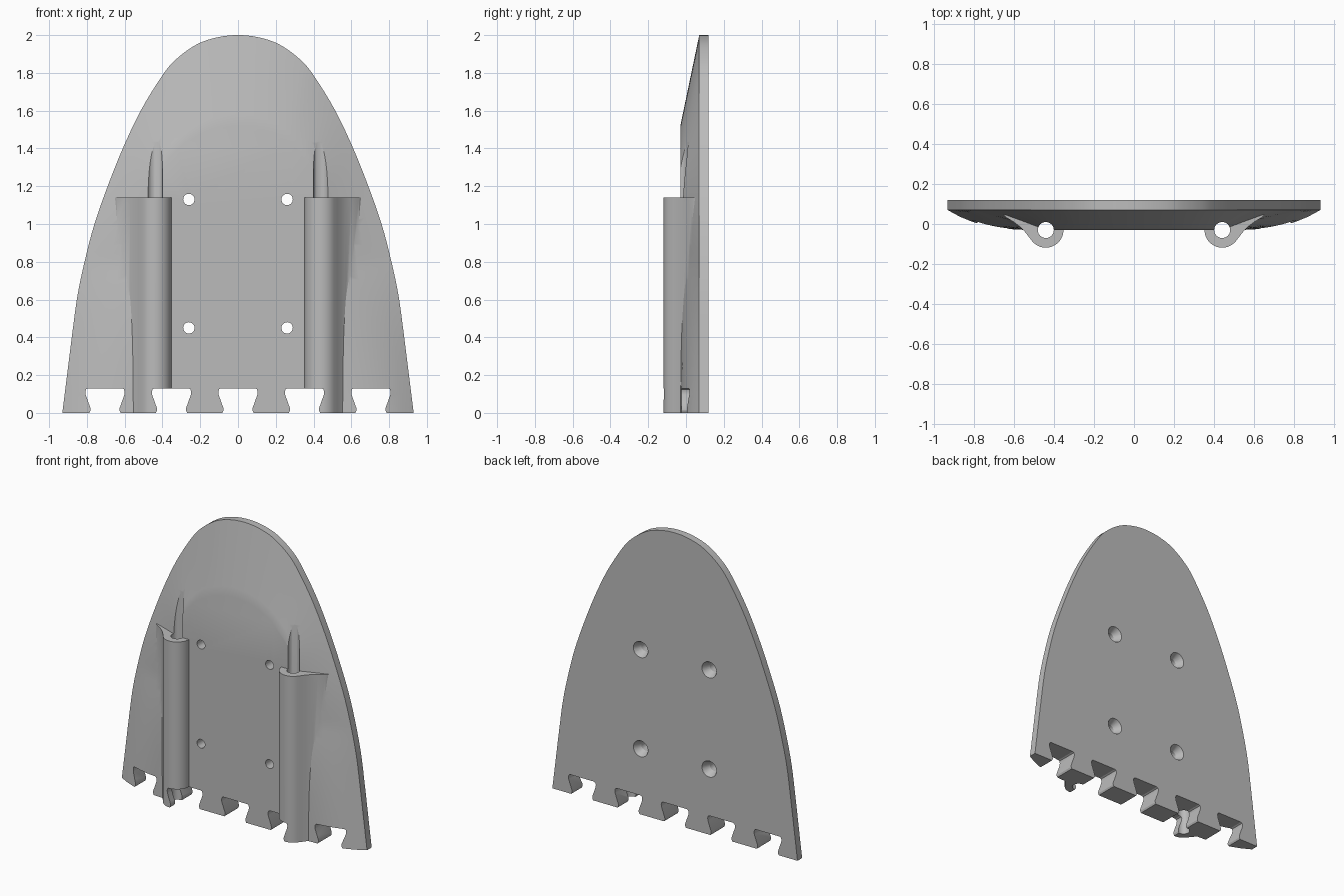
import bpy, bmesh, math
from mathutils import Vector, Matrix

if "Cube" in bpy.data.objects:
    bpy.data.objects.remove(bpy.data.objects["Cube"])

BACK, RIM, FACE = 0.12, 0.07, -0.03   # depths of back, rim edge and raised face
TUBE_X, TUBE_TOP = 0.44, 1.14

grey = bpy.data.materials.new("plain grey")
grey.use_nodes = True
grey.diffuse_color = (0.5, 0.5, 0.5, 1)
grey.node_tree.nodes["Principled BSDF"].inputs["Base Color"].default_value = (0.5, 0.5, 0.5, 1)


def finish(bm, name):
    bmesh.ops.recalc_face_normals(bm, faces=bm.faces)
    mesh = bpy.data.meshes.new(name)
    bm.to_mesh(mesh)
    bm.free()
    mesh.materials.append(grey)
    ob = bpy.data.objects.new(name, mesh)
    bpy.context.collection.objects.link(ob)
    return ob


def prism(bm, points, direction):
    """Extrude a closed polygon along a direction."""
    face = bm.faces.new([bm.verts.new(p) for p in points])
    ext = bmesh.ops.extrude_face_region(bm, geom=[face], use_keep_orig=True)
    verts = [g for g in ext["geom"] if isinstance(g, bmesh.types.BMVert)]
    bmesh.ops.translate(bm, verts=verts, vec=direction)


def smooth_line(points, steps=4):
    """Catmull-Rom curve through 2D points."""
    p = [Vector(q) for q in points]
    p = [2 * p[0] - p[1]] + p + [Vector((-p[-2].x, p[-2].y))]
    out = []
    for a, b, c, d in zip(p, p[1:], p[2:], p[3:]):
        for i in range(steps):
            t = i / steps
            out.append(0.5 * (2 * b + (c - a) * t + (2 * a - 5 * b + 4 * c - d) * t * t
                              + (3 * b - a - 3 * c + d) * t ** 3))
    return out + [p[-2]]


def both_sides(line):
    return line + [Vector((-q.x, q.y)) for q in reversed(line[:-1])]


# Plate: rings run from the raised face to the thin outer rim
outline = both_sides(smooth_line([
    (.93, 0), (.905, .2), (.88, .4), (.85, .62), (.81, .81), (.76, 1), (.69, 1.2), (.61, 1.4),
    (.515, 1.6), (.405, 1.78), (.33, 1.87), (.22, 1.95), (.11, 1.988), (0, 2)]))
plateau = both_sides(smooth_line([
    (.45, 0), (.45, .2), (.45, .4), (.45, .6), (.45, .78), (.45, .95), (.445, 1.1), (.42, 1.24),
    (.37, 1.34), (.3, 1.41), (.23, 1.46), (.15, 1.495), (.07, 1.515), (0, 1.52)]))
bm = bmesh.new()
RINGS = 8
rings = []
for r in range(RINGS + 1):
    s = r / RINGS
    ring = []
    for a, b in zip(plateau, outline):
        q = a.lerp(b, s)
        power = 1 + 2 * max(0, 1 - b.y / 0.8)   # fuller shoulder near the bottom
        ring.append(bm.verts.new((q.x, FACE + (RIM - FACE) * s ** power, q.y)))
    rings.append(ring)
rings.append([bm.verts.new((q.x, BACK, q.y)) for q in outline])
for low, high in zip(rings, rings[1:]):
    for i in range(len(low) - 1):
        bm.faces.new((low[i], low[i + 1], high[i + 1], high[i]))
bm.faces.new(rings[0])
bm.faces.new(rings[-1])
bm.faces.new([r[0] for r in rings] + [r[-1] for r in reversed(rings)])
plate = finish(bm, "shield_plate")

# Tubes: round front with a concave fillet on the outer side
arc = [math.radians(180 + 140 * i / 18) for i in range(19)]
profile = [(TUBE_X + .088 * math.cos(a), FACE + .088 * math.sin(a)) for a in arc]
profile += [(.525, -.064), (.545, -.038), (.57, -.013), (.6, .01), (.64, .034), (.66, .06), (.352, .06)]
bm = bmesh.new()
for side in (1, -1):
    prism(bm, [(side * x, y, 0) for x, y in profile], (0, 0, TUBE_TOP))
tubes = finish(bm, "tubes")


def cylinder(bm, r1, r2, depth, matrix):
    bmesh.ops.create_cone(bm, cap_ends=True, segments=32, radius1=r1, radius2=r2,
                          depth=depth, matrix=matrix)


# Cutters: tube bores, countersunk screw holes and dovetail notches
bm = bmesh.new()
for side in (1, -1):
    cylinder(bm, .04, .04, 1.7, Matrix.Translation((side * TUBE_X, FACE, .75)))
bores = finish(bm, "bore_cutter")

turn = Matrix.Rotation(math.radians(-90), 4, "X")   # cone axis along +y
holes, sinks = bmesh.new(), bmesh.new()
for x in (-.26, .26):
    for z in (.45, 1.13):
        cylinder(holes, .03, .03, .6, Matrix.Translation((x, 0, z)) @ turn)
        cylinder(sinks, .025, .06, .07, Matrix.Translation((x, BACK - .025, z)) @ turn)
screw_holes = finish(holes, "screw_hole_cutter")
countersinks = finish(sinks, "countersink_cutter")

half = [(.09, -.05), (.083, 0), (.077, .012), (.077, .025), (.102, .095), (.104, .112), (.1, .125), (.09, .13)]
notch = half + [(-x, z) for x, z in reversed(half)]
bm = bmesh.new()
for i in range(-2, 3):
    prism(bm, [(i * .352 + x, -.4, z) for x, z in notch], (0, .8, 0))
notches = finish(bm, "notch_cutter")

# Join the tubes, then cut
bpy.context.view_layer.objects.active = plate
plate.select_set(True)
for tool, op in ((tubes, "UNION"), (bores, "DIFFERENCE"), (screw_holes, "DIFFERENCE"),
                 (countersinks, "DIFFERENCE"), (notches, "DIFFERENCE")):
    mod = plate.modifiers.new(tool.name, "BOOLEAN")
    mod.object, mod.operation, mod.solver = tool, op, "EXACT"
    bpy.ops.object.modifier_apply(modifier=mod.name)
    bpy.data.objects.remove(tool)
bpy.ops.object.shade_smooth_by_angle(angle=math.radians(25))
